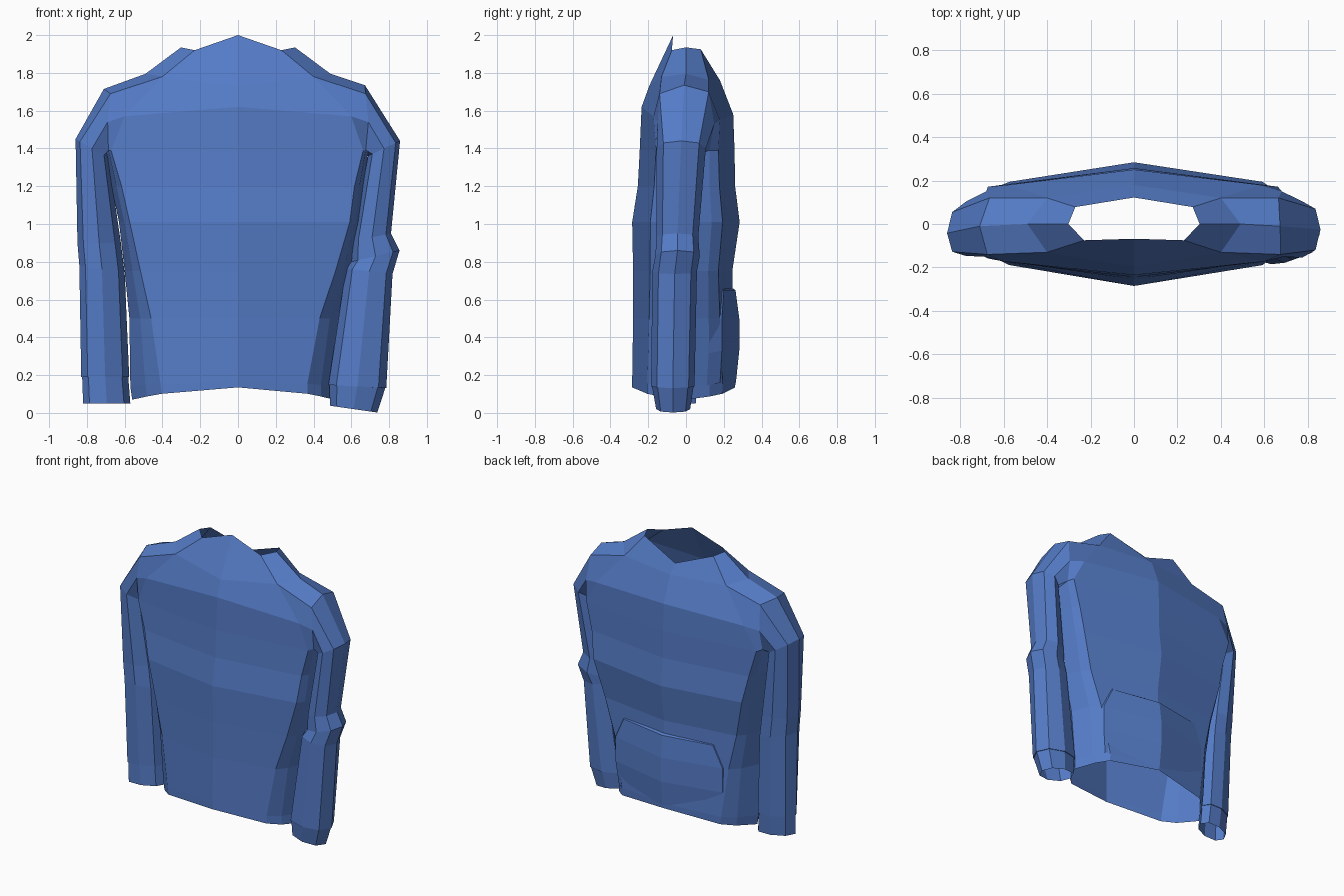
import bpy, bmesh, math

mat = bpy.data.materials.new("blue_cloth")
mat.diffuse_color = (0.09, 0.20, 0.57, 1)


def make(name, bm):
    bmesh.ops.remove_doubles(bm, verts=bm.verts, dist=0.0005)
    bmesh.ops.recalc_face_normals(bm, faces=bm.faces)
    me = bpy.data.meshes.new(name)
    bm.to_mesh(me)
    bm.free()
    me.materials.append(mat)
    ob = bpy.data.objects.new(name, me)
    bpy.context.collection.objects.link(ob)
    return ob


def poly(bm, pts):
    bm.faces.new([bm.verts.new(p) for p in pts])


def loft(bm, rings, closed=True):
    n = len(rings[0])
    for a, b in zip(rings, rings[1:]):
        for i in range(n if closed else n - 1):
            j = (i + 1) % n
            poly(bm, (a[i], a[j], b[j], b[i]))


# Torso rows: height, front y, back y, half width -x, half width +x, side drop, panel width
ROWS = [
    (0.135, -0.285, 0.260, 0.56, 0.51, 0.065, 0.72),
    (0.170, -0.285, 0.262, 0.57, 0.51, 0.03, 0.72),
    (0.500, -0.280, 0.250, 0.575, 0.54, 0.0, 0.80),
    (0.750, -0.280, 0.245, 0.60, 0.60, 0.0, 0.86),
    (1.010, -0.285, 0.284, 0.63, 0.65, 0.0, 0.91),
    (1.200, -0.255, 0.260, 0.67, 0.67, 0.0, 0.92),
    (1.390, -0.245, 0.257, 0.70, 0.69, 0.0, 0.96),
]


def half_row(row, s):
    z, yf, yb, wl, wr, drop, m = row
    w = wr if s > 0 else wl
    e = (1 + m) / 2
    k = 0.72 - 0.3 * (m - 0.72)
    shape = [(0, yf), (m, yf * k), (e, yf * 0.48), (1, 0),
             (e, yb * 0.48), (m, yb * (k + 0.02)), (0, yb)]
    return [(s * w * x, y, z - drop * x * x) for x, y in shape]


# Shoulder points for the +x half: front and back columns
F_CEN = [(0, -0.235, 1.62), (0, -0.195, 1.73), (0, -0.068, 2.0)]
F_MID = [(0.60, -0.172, 1.57), (0.40, -0.13, 1.78), (0.23, -0.075, 1.92)]
F_EDGE = [(0.69, -0.15, 1.54), (0.675, -0.14, 1.69)]
B_CEN = [(0, 0.25, 1.58), (0, 0.18, 1.76), (0, 0.122, 1.82)]
B_MID = [(0.58, 0.18, 1.55), (0.40, 0.12, 1.765), (0.27, 0.078, 1.925)]
B_EDGE = [(0.68, 0.15, 1.53), (0.665, 0.12, 1.70)]
TOP = {1: (0.672, -0.01, 1.735), -1: (0.71, -0.01, 1.715)}
TOP_MID = (0.49, 0.0, 1.795)
NECK_SIDE = (0.302, 0.0, 1.935)


def flip(pts, s):
    return [(s * x, y, z) for x, y, z in pts]


# Torso: lower rows, then front, back and shoulder panels up to the neck
bm = bmesh.new()
for s in (1, -1):
    rows = [half_row(r, s) for r in ROWS]
    loft(bm, rows, closed=False)
    top_row = rows[-1]
    for cen, mid, edge, ids in ((F_CEN, F_MID, F_EDGE, (0, 1, 2)),
                                (B_CEN, B_MID, B_EDGE, (6, 5, 4))):
        c = [top_row[ids[0]]] + flip(cen, s)
        m = [top_row[ids[1]]] + flip(mid, s)
        e = [top_row[ids[2]]] + flip(edge, s)
        t, tm, nk = flip([TOP[s], TOP_MID, NECK_SIDE], s)
        for i in range(3):
            poly(bm, (c[i], m[i], m[i + 1], c[i + 1]))
        for i in range(2):
            poly(bm, (m[i], e[i], e[i + 1], m[i + 1]))
        poly(bm, (m[2], e[2], t, tm))
        poly(bm, (m[2], tm, nk, m[3]))
make("torso", bm)


# Sleeves: eight-sided rings (centre x, centre y, z, radius x, radius y, tilt, skew)
def ring(spec, s):
    cx, cy, z, rx, ry, tilt, skew = spec
    out = []
    for k in range(8):
        a = math.pi + k * math.pi / 4
        f = 1.03 if k % 2 else 1.0
        x, y = math.cos(a) * f, math.sin(a) * f
        out.append((s * (cx + rx * x), cy + ry * y - skew * x, z + tilt * x))
    return out


def armhole(s):
    r = half_row(ROWS[-1], s)
    return [r[3], r[2]] + flip(F_EDGE + [TOP[s]] + B_EDGE[::-1], s) + [r[4]]


RIGHT = [(0.773, -0.025, 1.40, 0.085, 0.13, 0.04, 0),
         (0.710, -0.045, 0.93, 0.100, 0.11, 0.02, 0),
         (0.728, -0.045, 0.83, 0.127, 0.118, 0.03, 0),
         (0.695, -0.060, 0.75, 0.123, 0.118, -0.015, 0),
         (0.632, -0.070, 0.14, 0.153, 0.115, -0.008, 0)]
RIGHT_CUFF = [(0.632, -0.070, 0.14, 0.148, 0.110, -0.008, 0),
              (0.612, -0.068, 0.02, 0.125, 0.090, -0.018, 0)]
LEFT = [(0.773, -0.022, 1.40, 0.087, 0.125, 0.05, 0.02),
        (0.735, -0.020, 0.90, 0.115, 0.105, 0.0, 0.03),
        (0.720, -0.020, 0.76, 0.120, 0.105, 0.02, 0.03),
        (0.703, -0.020, 0.19, 0.127, 0.085, 0.0, 0.03)]
LEFT_CUFF = [(0.703, -0.020, 0.19, 0.122, 0.080, 0.0, 0.03),
             (0.695, -0.025, 0.05, 0.125, 0.075, 0.0, 0.03)]

for side, s, arm, cuff in (("right", 1, RIGHT, RIGHT_CUFF),
                           ("left", -1, LEFT, LEFT_CUFF)):
    bm = bmesh.new()
    loft(bm, [armhole(s)] + [ring(r, s) for r in arm])
    make(side + "_sleeve", bm)
    bm = bmesh.new()
    loft(bm, [ring(arm[-1], s)] + [ring(r, s) for r in cuff])
    make(side + "_cuff", bm)

# Pouch pocket on the +y face: half width, centre y, edge y, z
POCKET = [(0.35, 0.225, 0.155, 0.675), (0.35, 0.262, 0.20, 0.65),
          (0.42, 0.282, 0.19, 0.50), (0.42, 0.282, 0.19, 0.33),
          (0.40, 0.264, 0.18, 0.16)]
bm = bmesh.new()
rows = []
for w, yc, ye, z in POCKET:
    rows.append([(-w - 0.05, ye - 0.07, z - 0.015), (-w, ye, z), (0, yc, z),
                 (w, ye, z), (w + 0.05, ye - 0.07, z - 0.015)])
loft(bm, rows, closed=False)
make("pouch_pocket", bm)
